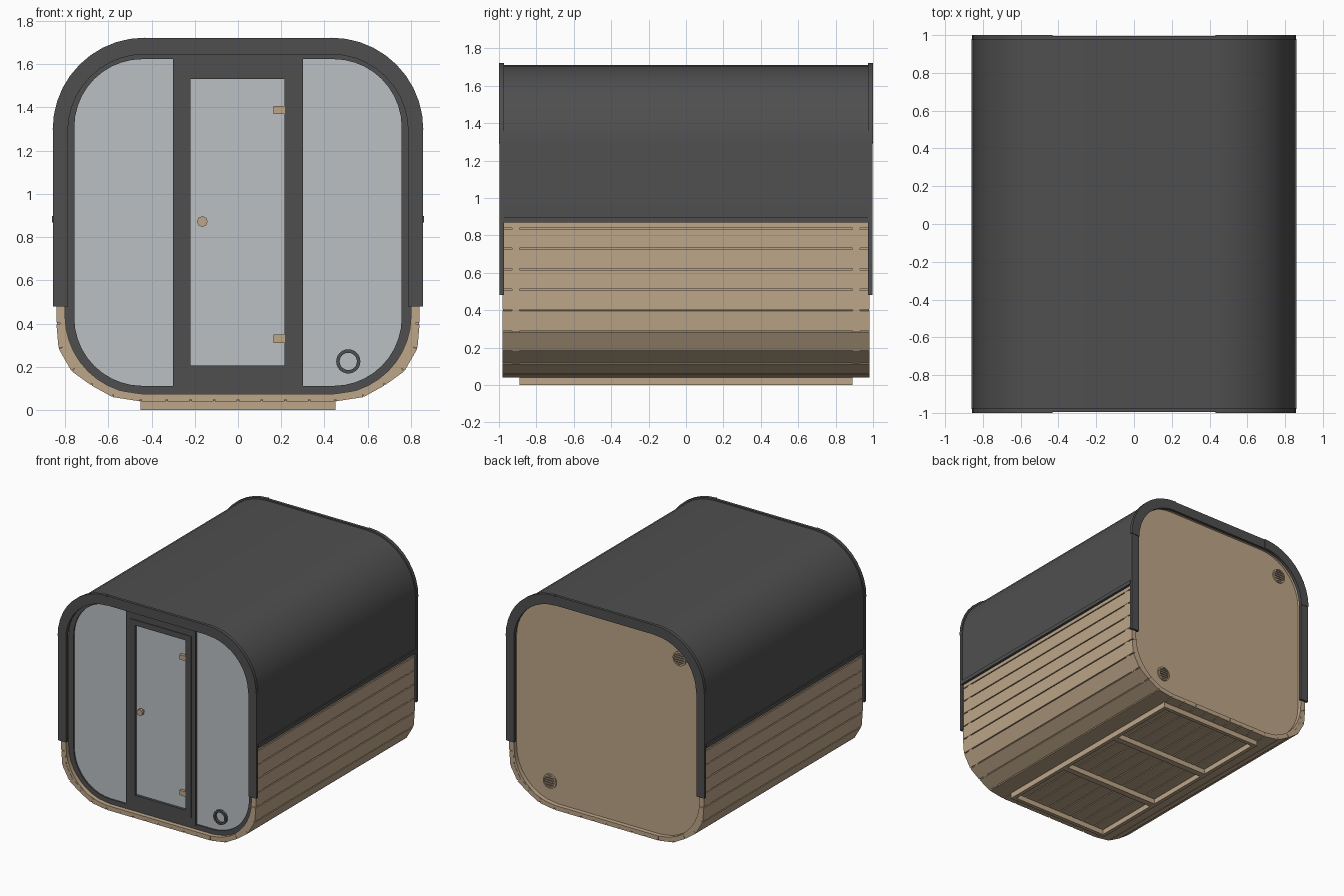
import bpy, bmesh, math
from mathutils import Vector

if "Cube" in bpy.data.objects:
    bpy.data.objects.remove(bpy.data.objects["Cube"], do_unlink=True)


def material(name, rgb):
    m = bpy.data.materials.new(name)
    m.use_nodes = True
    m.diffuse_color = (*rgb, 1)
    m.node_tree.nodes["Principled BSDF"].inputs["Base Color"].default_value = (*rgb, 1)
    return m


WOOD = material("light wood", (0.51, 0.38, 0.25))
DARK = material("charcoal", (0.078, 0.078, 0.08))
GLASS = material("pale glass", (0.5, 0.53, 0.55))
SHADOW = material("vent brown", (0.1, 0.08, 0.06))


def finish(name, bm, mat, smooth=False):
    bmesh.ops.recalc_face_normals(bm, faces=bm.faces)
    me = bpy.data.meshes.new(name)
    bm.to_mesh(me)
    bm.free()
    me.materials.append(mat)
    ob = bpy.data.objects.new(name, me)
    bpy.context.collection.objects.link(ob)
    if smooth:
        bpy.ops.object.select_all(action='DESELECT')
        ob.select_set(True)
        bpy.context.view_layer.objects.active = ob
        bpy.ops.object.shade_smooth_by_angle(angle=math.radians(30))
    return ob


def add_solid(bm, loop, y0, y1):
    """Extrude a closed x-z outline from y0 to y1."""
    a, b = [[bm.verts.new((x, y, z)) for x, z in loop] for y in (y0, y1)]
    bm.faces.new(a)
    bm.faces.new(b)
    for i in range(len(a)):
        j = (i + 1) % len(a)
        bm.faces.new((a[i], a[j], b[j], b[i]))


def solid(name, loop, y0, y1, mat, smooth=False):
    bm = bmesh.new()
    add_solid(bm, loop, y0, y1)
    return finish(name, bm, mat, smooth)


def band(name, outer, inner, y0, y1, mat, closed=True, smooth=True):
    """Extrude the strip between two matching x-z paths."""
    bm = bmesh.new()
    rows = [[bm.verts.new((x, y, z)) for x, z in path]
            for path, y in ((outer, y0), (outer, y1), (inner, y1), (inner, y0))]
    n = len(outer)
    for k in range(4):
        a, b = rows[k], rows[(k + 1) % 4]
        for i in range(n if closed else n - 1):
            j = (i + 1) % n
            bm.faces.new((a[i], a[j], b[j], b[i]))
    if not closed:
        for e in (0, -1):
            bm.faces.new([r[e] for r in rows])
    return finish(name, bm, mat, smooth)


def arc(cx, cz, r, start, end, n=10):
    return [(cx + r * math.cos(math.radians(start + (end - start) * i / n)),
             cz + r * math.sin(math.radians(start + (end - start) * i / n)))
            for i in range(n + 1)]


def rounded(hx, z0, z1, r):
    c = hx - r
    return (arc(c, z1 - r, r, 0, 90) + arc(-c, z1 - r, r, 90, 180)
            + arc(-c, z0 + r, r, 180, 270) + arc(c, z0 + r, r, 270, 360))


def arch(hx, top, r, base):
    c = hx - r
    return ([(hx, base)] + arc(c, top - r, r, 0, 90)
            + arc(-c, top - r, r, 90, 180) + [(-hx, base)])


def rect(x0, x1, z0, z1):
    return [(x0, z0), (x1, z0), (x1, z1), (x0, z1)]


# Body core
band("body_core", rounded(0.825, 0.05, 1.68, 0.37),
     rounded(0.80, 0.075, 1.655, 0.36), -0.978, 0.978, WOOD)

# Cladding boards wrapped around the floor and lower walls
half = [(0.0, 0.04), (0.11, 0.04), (0.22, 0.04), (0.33, 0.04), (0.45, 0.04),
        (0.58, 0.06), (0.68, 0.115), (0.77, 0.18), (0.83, 0.285)]
half += [(0.84, 0.4 + 0.109 * i) for i in range(5)] + [(0.84, 0.9)]
path = [(-x, z) for x, z in reversed(half[1:])] + half
boards, ribs = bmesh.new(), bmesh.new()
for p, q in zip(path, path[1:]):
    p, q = Vector(p), Vector(q)
    d = (q - p).normalized()
    inward = Vector((-d.y, d.x))
    a, b = p + d * 0.004, q - d * 0.004
    add_solid(boards, [a, b, b + inward * 0.035, a + inward * 0.035], -0.98, 0.98)
    a, b = p + inward * 0.002, q + inward * 0.002
    for y in (-0.91, 0.91):
        add_solid(ribs, [a, b, b + inward * 0.03, a + inward * 0.03], y - 0.02, y + 0.02)
finish("cladding_boards", boards, WOOD)
finish("cladding_ribs", ribs, WOOD)

# Roof sheet with its lower edge strips
band("roof_sheet", arch(0.85, 1.71, 0.42, 0.875), arch(0.838, 1.695, 0.41, 0.875),
     -0.982, 0.982, DARK, closed=False)
for side, s in (("left", 1), ("right", -1)):
    solid(f"roof_edge_{side}", rect(s * 0.838, s * 0.86, 0.868, 0.898), -0.98, 0.98, DARK)

# End trims: one arch at each end, with thicker corner pieces
for end, s in (("front", -1), ("back", 1)):
    band(f"trim_arch_{end}", arch(0.855, 1.72, 0.42, 0.48),
         arch(0.787, 1.645, 0.355, 0.48), s * 0.974, s * 0.996, DARK, closed=False)
    for side, m in (("left", 1), ("right", -1)):
        outer = [(m * x, z) for x, z in arc(0.433, 1.298, 0.424, 0, 90)]
        inner = [(m * x, z) for x, z in arc(0.432, 1.29, 0.355, 0, 90)]
        band(f"trim_corner_{end}_{side}", outer, inner, s * 0.974, s, DARK, closed=False)

# End walls
solid("back_wall", rounded(0.802, 0.073, 1.657, 0.36), 0.90, 0.945, WOOD)
solid("front_glass", rounded(0.78, 0.095, 1.64, 0.34), -0.935, -0.92, GLASS)
band("front_frame", rounded(0.802, 0.073, 1.657, 0.36),
     rounded(0.757, 0.112, 1.623, 0.315), -0.945, -0.90, DARK)

# Door surround, door frame and fittings
band("door_surround", rect(-0.3, 0.3, 0.10, 1.635), rect(-0.263, 0.263, 0.16, 1.57),
     -0.95, -0.91, DARK, smooth=False)
band("door_frame", rect(-0.265, 0.265, 0.158, 1.572), rect(-0.22, 0.215, 0.205, 1.53),
     -0.955, -0.91, DARK, smooth=False)
for part, z in (("lower", 0.33), ("upper", 1.388)):
    solid(f"hinge_{part}", rect(0.165, 0.217, z - 0.019, z + 0.019), -0.958, -0.93, WOOD)
solid("door_knob_stem", arc(-0.165, 0.872, 0.012, 0, 315, 7), -0.96, -0.93, WOOD)
solid("door_knob", arc(-0.165, 0.872, 0.025, 0, 315, 7), -0.98, -0.955, WOOD)

# Round vents
full = (0, 345, 23)
band("front_vent_ring", arc(0.51, 0.225, 0.056, *full), arc(0.51, 0.225, 0.04, *full),
     -0.955, -0.93, DARK)
for part, cx, cz in (("lower", 0.51, 0.235), ("upper", -0.61, 1.49)):
    solid(f"back_vent_disc_{part}", arc(cx, cz, 0.052, *full), 0.94, 0.949, SHADOW)
    band(f"back_vent_ring_{part}", arc(cx, cz, 0.056, *full), arc(cx, cz, 0.047, *full),
         0.94, 0.956, WOOD)
    slats = bmesh.new()
    for i in range(-2, 3):
        z = cz + i * 0.018
        w = math.sqrt(0.049 ** 2 - (i * 0.018) ** 2)
        add_solid(slats, rect(cx - w, cx + w, z - 0.003, z + 0.003), 0.945, 0.954)
    finish(f"back_vent_slats_{part}", slats, WOOD)

# Base frame: two long rails and four cross bars
for side, s in (("left", 1), ("right", -1)):
    solid(f"base_rail_{side}", rect(s * 0.42, s * 0.45, 0, 0.045), -0.89, 0.89, WOOD)
for i, y in enumerate((-0.875, -0.29, 0.29, 0.875)):
    w = 0.015 if abs(y) > 0.5 else 0.025
    solid(f"base_crossbar_{i + 1}", rect(-0.42, 0.42, 0, 0.045), y - w, y + w, WOOD)
